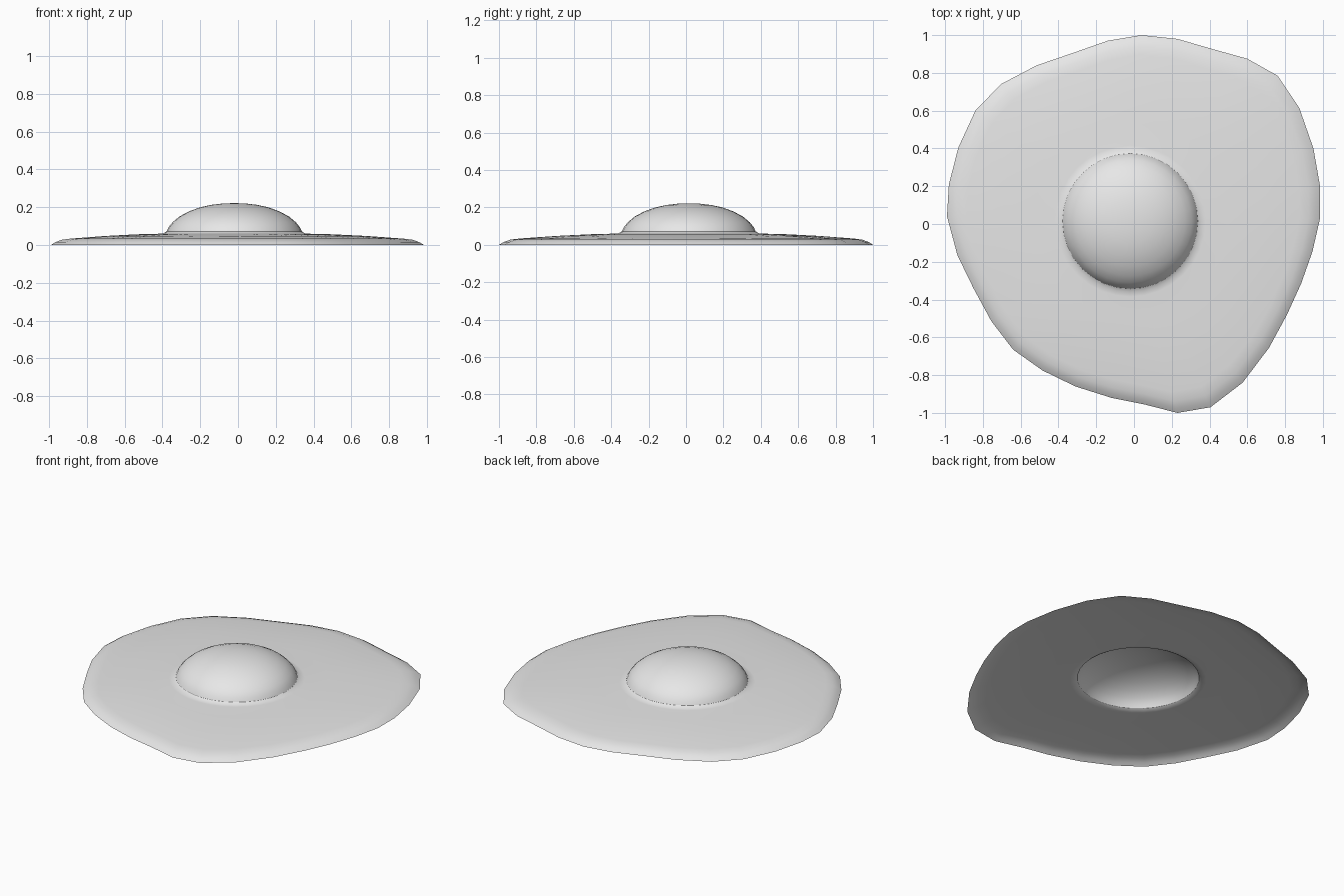
import bpy
import bmesh
from math import cos, sin, pi

cube = bpy.data.objects.get("Cube")
if cube:
    bpy.data.objects.remove(cube, do_unlink=True)


def make_material(name, colour):
    material = bpy.data.materials.new(name)
    material.use_nodes = True
    material.diffuse_color = colour
    material.node_tree.nodes["Principled BSDF"].inputs["Base Color"].default_value = colour
    return material


def loft(name, rings, material, tip=None):
    """Bridge counter-clockwise rings from the outside in, with an optional centre tip."""
    bm = bmesh.new()
    loops = [[bm.verts.new(point) for point in ring] for ring in rings]
    count = len(loops[0])
    for outer, inner in zip(loops, loops[1:]):
        for i in range(count):
            j = (i + 1) % count
            bm.faces.new((outer[i], outer[j], inner[j], inner[i]))
    if tip:
        top = bm.verts.new(tip)
        for i in range(count):
            bm.faces.new((loops[-1][i], loops[-1][(i + 1) % count], top))
    for face in bm.faces:
        face.smooth = True
    mesh = bpy.data.meshes.new(name)
    bm.to_mesh(mesh)
    bm.free()
    mesh.materials.append(material)
    obj = bpy.data.objects.new(name, mesh)
    bpy.context.scene.collection.objects.link(obj)
    return obj


# Irregular rim of the spread white, counter-clockwise from the back
outline = [
    (.04, 1), (-.14, .97), (-.325, .905), (-.515, .84), (-.705, .74), (-.84, .6),
    (-.93, .405), (-.98, .21), (-.99, .04), (-.935, -.165), (-.85, -.34),
    (-.755, -.515), (-.64, -.665), (-.485, -.775), (-.31, -.86), (-.12, -.92),
    (.055, -.955), (.23, -1), (.405, -.97), (.575, -.84), (.715, -.655),
    (.81, -.48), (.885, -.315), (.945, -.145), (.985, .03), (.985, .2),
    (.95, .4), (.875, .615), (.76, .785), (.6, .875), (.42, .925), (.23, .98),
]
sides = len(outline)
centre_x, centre_y = -.02, .015


def circle(radius, z):
    angles = [pi / 2 + 2 * pi * i / sides for i in range(sides)]
    return [(centre_x + radius * cos(a), centre_y + radius * sin(a), z) for a in angles]


def blend(amount, z):
    """Ring between the yolk's foot (0) and the outer rim (1)."""
    return [(a + (x - a) * amount, b + (y - b) * amount, z)
            for (x, y), (a, b, _) in zip(outline, circle(.4, 0))]


shell = make_material("pale grey", (.8, .8, .8, 1))

# Thin open sheet with a drooping rim and a small fillet round the yolk
white_profile = [(1, 0), (.96, .015), (.9, .028), (.82, .034), (.5, .048), (.2, .057), (0, .06)]
white_rings = [blend(amount, z) for amount, z in white_profile]
white_rings += [circle(.375, .062), circle(.358, .072)]
loft("egg_white", white_rings, shell)

# Hollow domed yolk
yolk_profile = [(.358, .072), (.347, .095), (.325, .122), (.29, .151), (.24, .178),
                (.18, .2), (.12, .213), (.06, .22)]
loft("egg_yolk", [circle(r, z) for r, z in yolk_profile], shell,
     tip=(centre_x, centre_y, .222))
